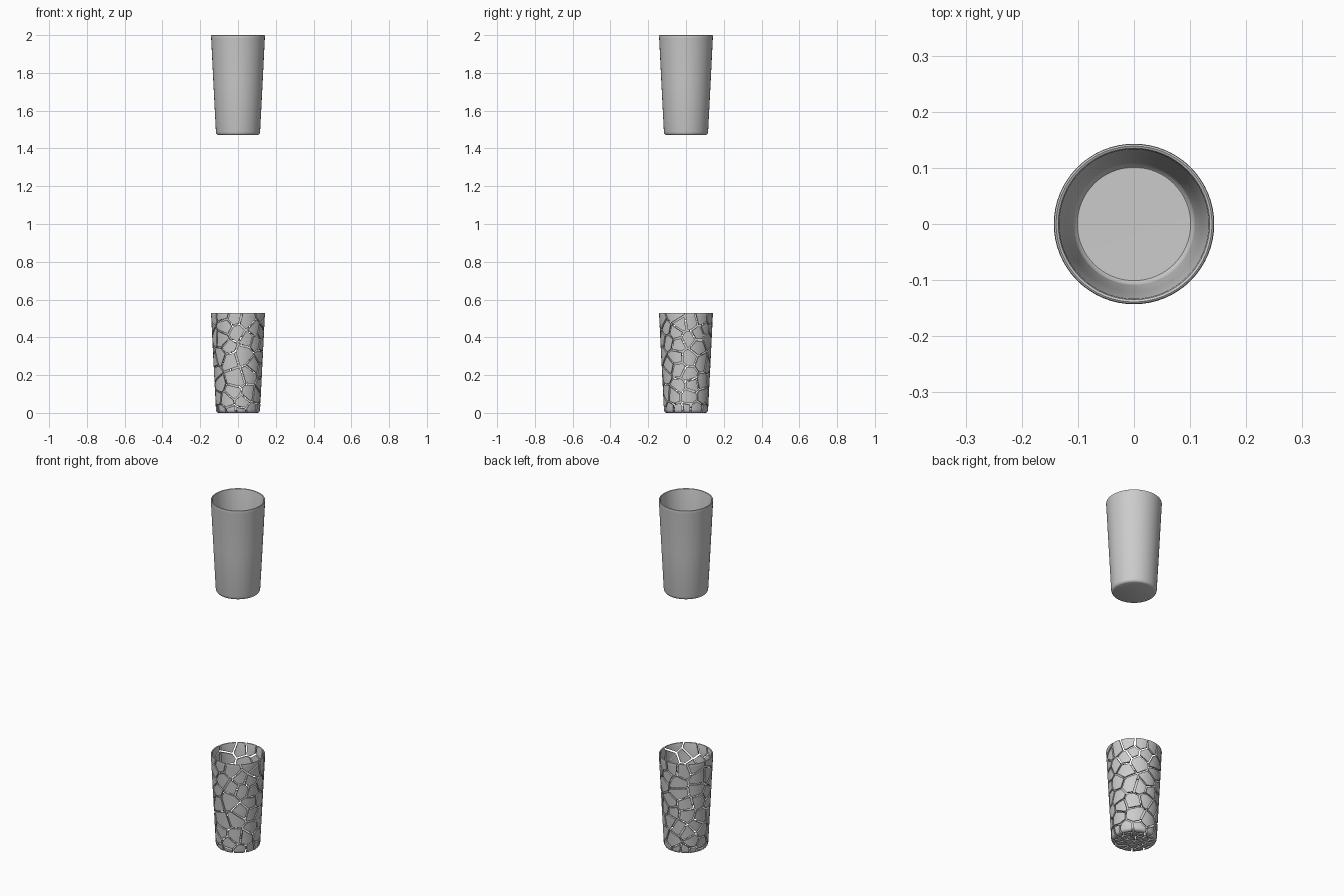
import bpy, bmesh, math, random
from mathutils import Vector

if "Cube" in bpy.data.objects:
    bpy.data.objects.remove(bpy.data.objects["Cube"])

random.seed(7)
SEG, H, GAP = 64, 0.53, 0.009

# Closed half section of the tumbler: outside from base centre up, rim, inside down to floor
PROFILE = [(0, 0), (0.104, 0), (0.111, 0.003), (0.115, 0.009), (0.117, 0.018), (0.13, 0.27),
           (0.142, 0.512), (0.143, 0.522), (0.142, 0.528), (0.139, H), (0.135, 0.528),
           (0.133, 0.52), (0.121, 0.27), (0.109, 0.032), (0.107, 0.022), (0.101, 0.016), (0, 0.015)]


def tumbler():
    bm = bmesh.new()
    rings = []
    for r, z in PROFILE:
        n = 1 if r == 0 else SEG
        rings.append([bm.verts.new((r * math.cos(2 * math.pi * i / SEG),
                                    r * math.sin(2 * math.pi * i / SEG), z)) for i in range(n)])
    for a, b in zip(rings, rings[1:]):
        for i in range(SEG):
            j = (i + 1) % SEG
            quad = [a[i % len(a)], a[j % len(a)], b[j % len(b)], b[i % len(b)]]
            bm.faces.new(list(dict.fromkeys(quad)))
    bmesh.ops.recalc_face_normals(bm, faces=bm.faces)
    return bm


def add_object(name, bm, z=0.0):
    mesh = bpy.data.meshes.new(name)
    bm.to_mesh(mesh)
    bm.free()
    mesh.shade_smooth() if hasattr(mesh, "shade_smooth") else None
    mesh.set_sharp_from_angle(angle=math.radians(35))
    ob = bpy.data.objects.new(name, mesh)
    bpy.context.collection.objects.link(ob)
    ob.location.z = z
    return ob


def scatter(count, spacing, sample, points):
    placed = 0
    for _ in range(4000):
        p = sample()
        if all((p - q).length > spacing for q in points):
            points.append(p)
            placed += 1
            if placed == count:
                break


def wall_point():
    z, a = random.uniform(0.03, H), random.uniform(0, 2 * math.pi)
    r = 0.113 + 0.025 * z / H
    return Vector((r * math.cos(a), r * math.sin(a), z))


def base_point():
    r, a = 0.113 * math.sqrt(random.random()), random.uniform(0, 2 * math.pi)
    return Vector((r * math.cos(a), r * math.sin(a), random.uniform(0, 0.015)))


# Intact glass above
add_object("intact_glass", tumbler(), 2.0 - H)

# Shatter seeds: denser in the base than in the wall
seeds = []
scatter(28, 0.026, base_point, seeds)
scatter(74, 0.052, wall_point, seeds)

# Shards: trim the glass by the planes halfway to each neighbouring seed
source = tumbler()
for k, p in enumerate(seeds):
    bm = source.copy()
    for q in sorted((s for s in seeds if s is not p), key=lambda s: (s - p).length):
        d = q - p
        if not bm.verts or d.length > 2 * max((v.co - p).length for v in bm.verts) + GAP:
            break
        n = d.normalized()
        cut = bmesh.ops.bisect_plane(bm, geom=bm.verts[:] + bm.edges[:] + bm.faces[:], dist=1e-6,
                                     plane_co=(p + q) / 2 - n * GAP / 2, plane_no=n,
                                     clear_outer=True)
        edges = [e for e in cut["geom_cut"] if isinstance(e, bmesh.types.BMEdge) and e.is_boundary]
        if edges:
            bmesh.ops.triangle_fill(bm, edges=edges, use_beauty=True, normal=n)
    if bm.faces:
        bmesh.ops.dissolve_degenerate(bm, edges=bm.edges[:], dist=1e-5)
        bmesh.ops.recalc_face_normals(bm, faces=bm.faces[:])
        add_object(f"glass_shard_{k + 1:03d}", bm)
source.free()
